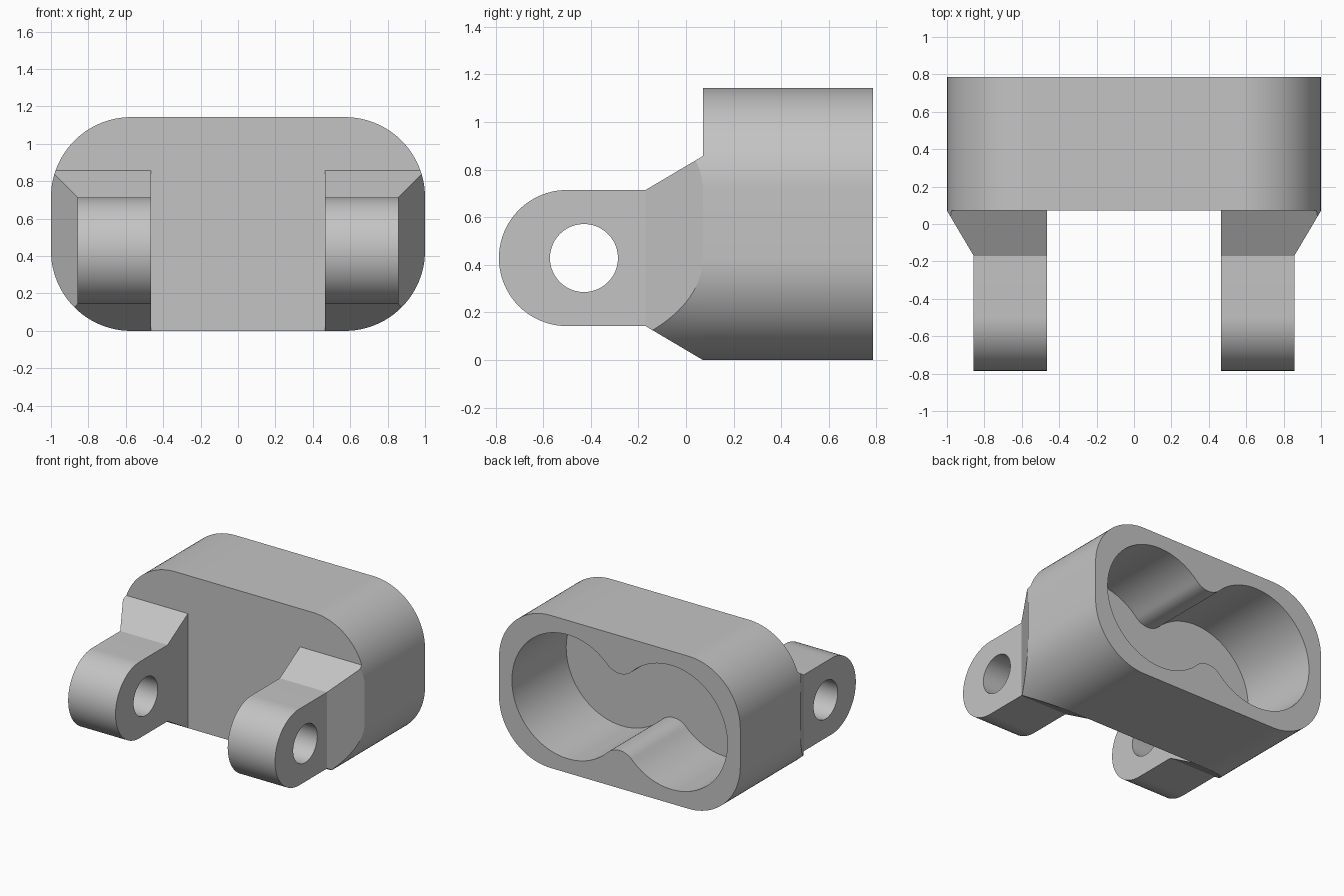
import bpy, bmesh
from math import sin, cos, radians, atan2, degrees, hypot
from mathutils import Matrix

if "Cube" in bpy.data.objects:
    bpy.data.objects.remove(bpy.data.objects["Cube"], do_unlink=True)

U = 1 / 7                        # design unit
BACK, FRONT = 5.5 * U, 0.5 * U   # depth limits of the housing
MID = 4 * U                      # height of the housing centre line

grey = bpy.data.materials.new("plain_grey")
grey.use_nodes = True
grey.diffuse_color = (0.55, 0.55, 0.55, 1)
grey.node_tree.nodes["Principled BSDF"].inputs["Base Color"].default_value = (0.55, 0.55, 0.55, 1)


def arc(cx, cy, r, a0, a1, n=24):
    angles = [radians(a0 + (a1 - a0) * i / n) for i in range(n + 1)]
    return [(cx + r * cos(a), cy + r * sin(a)) for a in angles]


def prism(name, points, axis, lo, hi):
    """Extrude a closed 2D profile along an axis; the profile uses the other two axes in order."""
    def place(p, w):
        co = list(p)
        co.insert("xyz".index(axis), w)
        return co
    bm = bmesh.new()
    base = bm.faces.new([bm.verts.new(place(p, lo)) for p in points])
    top = bmesh.ops.extrude_face_region(bm, geom=[base])["geom"]
    offset = [0, 0, 0]
    offset["xyz".index(axis)] = hi - lo
    bmesh.ops.translate(bm, vec=offset, verts=[g for g in top if isinstance(g, bmesh.types.BMVert)])
    bmesh.ops.remove_doubles(bm, verts=bm.verts, dist=1e-5)
    bmesh.ops.recalc_face_normals(bm, faces=bm.faces)
    mesh = bpy.data.meshes.new(name)
    bm.to_mesh(mesh)
    bm.free()
    mesh.materials.append(grey)
    obj = bpy.data.objects.new(name, mesh)
    bpy.context.collection.objects.link(obj)
    return obj


def activate(obj):
    bpy.ops.object.select_all(action="DESELECT")
    obj.select_set(True)
    bpy.context.view_layer.objects.active = obj


def combine(obj, cutter, operation):
    mod = obj.modifiers.new("cut", "BOOLEAN")
    mod.operation, mod.solver, mod.object = operation, "EXACT", cutter
    activate(obj)
    bpy.ops.object.modifier_apply(modifier=mod.name)
    bpy.data.objects.remove(cutter, do_unlink=True)


def smooth(obj):
    activate(obj)
    bpy.ops.object.shade_smooth_by_angle(angle=radians(25))


# Housing: rounded rectangle extruded from front to back
R = 3 * U
outline = []
for cx, cz, start in ((4, 5, 0), (-4, 5, 90), (-4, 3, 180), (4, 3, 270)):
    outline += arc(cx * U, cz * U, R, start, start + 90)
housing = prism("housing", outline, "y", FRONT, BACK)

# Pocket: two round lobes blended by a filleted waist, open at the back
lobe_x, lobe_r, fillet_r = 3 * U, 3.25 * U, U
fillet_z = (hypot(lobe_x, 0) ** 2 * -1 + (lobe_r + fillet_r) ** 2) ** 0.5
t = degrees(atan2(fillet_z, -lobe_x))
pocket = arc(lobe_x, MID, lobe_r, -t, t, 64)
pocket += arc(0, MID + fillet_z, fillet_r, t - 180, -t, 16)[1:-1]
pocket += arc(-lobe_x, MID, lobe_r, 180 - t, 180 + t, 64)
pocket += arc(0, MID - fillet_z, fillet_r, t, 180 - t, 16)[1:-1]
combine(housing, prism("pocket_cutter", pocket, "y", U, BACK + 0.2), "DIFFERENCE")
smooth(housing)

# Lug: side profile with a round end and a flared root
NECK = -0.17
side = arc(-0.5, R, 2 * U, 90, 270, 40)
side += [(NECK, U), (FRONT, 0), (FRONT, 6 * U), (NECK, 5 * U)]
left_lug = prism("left_lug", side, "x", 0.465, 1.0)

# Plan profile narrows the lug, the housing outline trims the flare
plan = [(0.3, -1), (6 * U, -1), (6 * U, NECK), (1, FRONT), (1, 0.3), (0.3, 0.3)]
combine(left_lug, prism("plan_cutter", plan, "z", -0.2, 1.2), "INTERSECT")
combine(left_lug, prism("outline_cutter", outline, "y", -1, 0.3), "INTERSECT")

# Pin hole through the lug
hole = arc(-R, R, U, 0, 360, 48)[:-1]
combine(left_lug, prism("hole_cutter", hole, "x", 0.3, 1.2), "DIFFERENCE")
smooth(left_lug)

# Mirrored lug on the other side
right_lug = left_lug.copy()
right_lug.name = "right_lug"
right_lug.data = left_lug.data.copy()
right_lug.data.transform(Matrix.Diagonal((-1, 1, 1, 1)))
right_lug.data.flip_normals()
bpy.context.collection.objects.link(right_lug)
smooth(right_lug)
